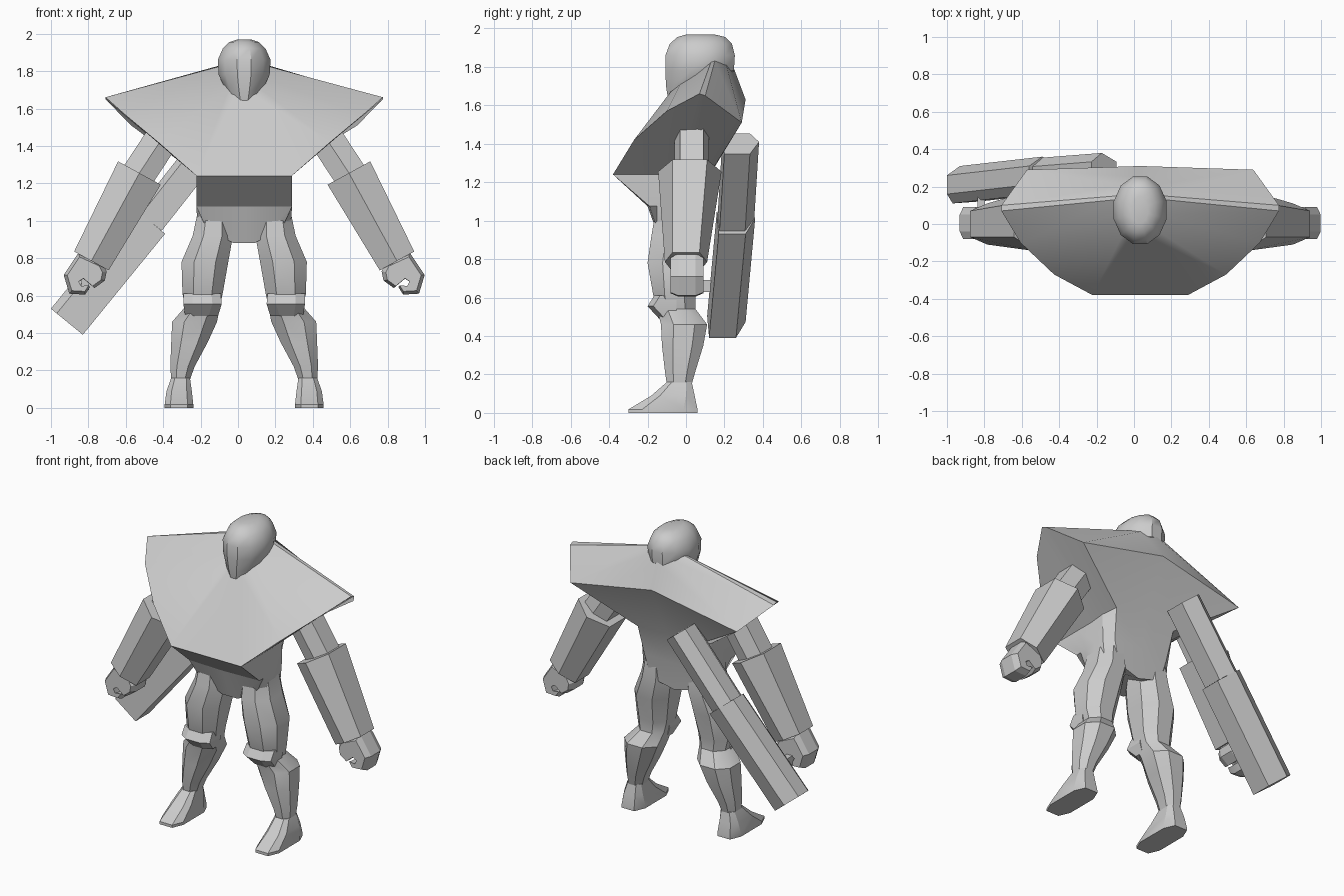
import bpy, bmesh
from math import cos, sin, pi, radians
from mathutils import Vector

if "Cube" in bpy.data.objects:
    bpy.data.objects.remove(bpy.data.objects["Cube"])

CX = 0.033  # the figure's centre line; the weapon shifts it off x = 0

grey = bpy.data.materials.new("light grey")
grey.use_nodes = True
colour = (0.6, 0.6, 0.6, 1)
grey.diffuse_color = colour
grey.node_tree.nodes["Principled BSDF"].inputs["Base Color"].default_value = colour


def loft(name, rings, side=1, angle=30):
    """Skin a stack of equal rings, cap both ends; side -1 mirrors it."""
    bm = bmesh.new()
    vs = [[bm.verts.new((CX + side * p[0], p[1], p[2])) for p in r] for r in rings]
    n = len(rings[0])
    for a, b in zip(vs, vs[1:]):
        for i in range(n):
            j = (i + 1) % n
            bm.faces.new((a[i], a[j], b[j], b[i]))
    bm.faces.new(vs[0])
    bm.faces.new(vs[-1])
    bmesh.ops.remove_doubles(bm, verts=bm.verts, dist=0.0005)
    bmesh.ops.recalc_face_normals(bm, faces=bm.faces)
    me = bpy.data.meshes.new(name)
    bm.to_mesh(me)
    bm.free()
    me.materials.append(grey)
    ob = bpy.data.objects.new(name, me)
    bpy.context.collection.objects.link(ob)
    bpy.ops.object.select_all(action='DESELECT')
    ob.select_set(True)
    bpy.context.view_layer.objects.active = ob
    bpy.ops.object.shade_smooth_by_angle(angle=radians(angle))
    return ob


def whole(half):
    """Complete a half ring that runs from front centre to back centre."""
    return half + [(-x, y, z) for x, y, z in reversed(half[1:-1])]


def oct_ring(x0, x1, y0, y1, z, cut=0.27):
    """Chamfered rectangle at height z."""
    dx, dy = (x1 - x0) * cut, (y1 - y0) * cut
    return [(x0 + dx, y0, z), (x1 - dx, y0, z), (x1, y0 + dy, z), (x1, y1 - dy, z),
            (x1 - dx, y1, z), (x0 + dx, y1, z), (x0, y1 - dy, z), (x0, y0 + dy, z)]


def limb(name, start, end, section0, section1, side=1):
    """Loft two (across, y) sections along an axis lying mostly in x-z."""
    a, b = Vector(start), Vector(end)
    d = (b - a).normalized()
    across = Vector((-d.z, 0, d.x)).normalized()
    rings = [[c + across * u + Vector((0, v, 0)) for u, v in s]
             for c, s in ((a, section0), (b, section1))]
    return loft(name, rings, side, 20)


def hexagon(w, flat, peak):
    return [(-w, -flat), (0, -peak), (w, -flat), (w, flat), (0, peak), (-w, flat)]


# Torso: neck, flared shoulder rim, chest bottom, waist, crotch
neck = [(0, -.09, 1.65), (.05, -.08, 1.67), (.08, -.03, 1.71), (.11, .05, 1.76),
        (.13, .13, 1.825), (.13, .15, 1.83), (.09, .21, 1.81), (0, .25, 1.79)]
rim = [(0, -.38, 1.24), (.255, -.38, 1.24), (.46, -.27, 1.42), (.64, -.1, 1.57),
       (.742, .07, 1.66), (.742, .1, 1.65), (.605, .29, 1.51), (0, .31, 1.63)]
chest = [(0, -.38, 1.24), (.255, -.38, 1.24), (.255, -.28, 1.24), (.255, -.17, 1.24),
         (.255, -.05, 1.24), (.255, .05, 1.25), (.22, .14, 1.27), (0, .15, 1.28)]
waist = [(0, -.2, 1.075), (.255, -.19, 1.075), (.256, -.15, 1.075), (.256, -.1, 1.075),
         (.255, -.02, 1.08), (.25, .05, 1.08), (.2, .1, 1.08), (0, .11, 1.08)]
crotch = [(0, -.13, .88), (.055, -.13, .88), (.2, -.15, .955), (.25, -.1, .99),
          (.25, -.02, 1.0), (.24, .05, .97), (.16, .09, .93), (0, .08, .89)]
loft("torso", [whole(r) for r in (neck, rim, chest, waist, crotch)], angle=28)

# Head: egg-shaped helmet with a long flat face
head = []
for z, w, front, back, tilt in ((1.64, .075, -.095, .1, .06), (1.7, .105, -.105, .2, .03),
                                (1.78, .137, -.108, .25, 0), (1.86, .142, -.108, .255, 0),
                                (1.92, .115, -.085, .24, 0), (1.955, .08, -.045, .205, 0),
                                (1.968, .04, .0, .15, 0)):
    mid, half = (front + back) / 2, (back - front) / 2
    ring = []
    for i in range(12):
        t = 2 * pi * (i + .5) / 12
        ring.append((w * 1.03 * sin(t), mid - half * 1.03 * cos(t), z + tilt * (1 - cos(t)) / 2))
    head.append(ring)
loft("head", head, angle=32)

for side, word in ((1, "left"), (-1, "right")):
    # Legs from hip to ankle: x range, y range, height
    leg = [(.07, .25, -.16, .09, 1.04), (.06, .275, -.18, .1, .92), (.085, .335, -.2, .09, .78),
           (.115, .33, -.17, .05, .61), (.13, .315, -.15, .05, .54), (.145, .385, -.13, .11, .46),
           (.195, .39, -.125, .09, .35), (.265, .395, -.11, .05, .22), (.29, .39, -.1, .03, .15)]
    loft(word + "_leg", [oct_ring(*r) for r in leg], side, 35)

    # Knee guard
    loft(word + "_knee_guard",
         [[(x0, -.05, z), (x0, y + .03, z), (x0 + .05, y, z), (x1 - .05, y, z),
           (x1, y + .03, z), (x1, -.05, z)]
          for x0, x1, y, z in ((.125, .325, -.165, .61), (.12, .325, -.2, .555),
                               (.14, .315, -.14, .49))], side, 20)

    # Wedge-shaped foot
    foot = [(.29, .39, -.1, .03, .16), (.28, .415, -.18, .045, .09),
            (.272, .425, -.3, .06, .018), (.272, .425, -.3, .06, 0)]
    loft(word + "_foot", [oct_ring(*r, cut=.2) for r in foot], side, 25)

    # Upper arm and heavy forearm
    limb(word + "_upper_arm", (.36, .03, 1.56), (.59, .03, 1.21),
         hexagon(.09, .06, .09), hexagon(.09, .06, .09), side)
    limb(word + "_forearm", (.56, .02, 1.255), (.817, 0, .785),
         hexagon(.13, .09, .165), hexagon(.105, .07, .11), side)

    # Curled fist: an open grip profile, narrower at front and back
    grip = [(.755, .77), (.885, .83), (.965, .71), (.935, .61), (.85, .605), (.825, .645),
            (.875, .64), (.89, .67), (.86, .69), (.8, .64), (.745, .68), (.735, .73)]
    fist = []
    for y, k in ((-.08, .82), (-.04, 1), (.05, 1), (.09, .82)):
        fist.append([(.86 + (x - .86) * k, y, .7 + (z - .7) * k) for x, z in grip])
    loft(word + "_fist", fist, side, 20)

# Long weapon held behind the right arm: stock, barrel and handle
joint = (-.508, .26, 1.0)
casing = [(-.11, -.09), (.07, -.1), (.11, -.05), (.11, .05), (.02, .1), (-.11, .05)]
barrel = [(u * .78, v * .95) for u, v in casing]
limb("weapon_stock", (-.948, .21, .46), joint, casing, casing)
limb("weapon_barrel", joint, (-.193, .285, 1.4), barrel, barrel)
loft("weapon_handle", [[(-.87, y, .63), (-.83, y, .63), (-.83, y, .69), (-.87, y, .69)]
                       for y in (.03, .2)])
